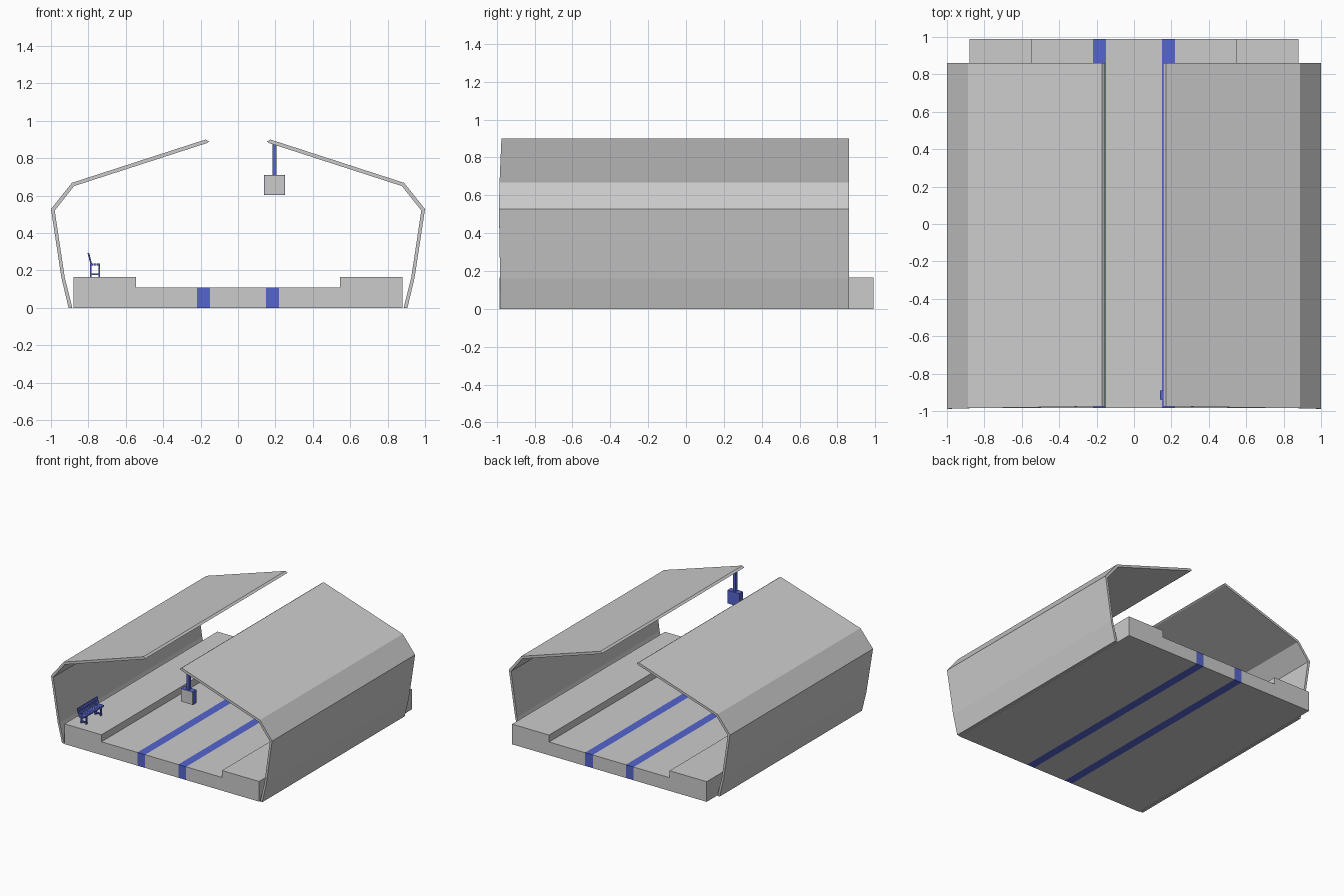
import bpy, bmesh, math
from mathutils import Matrix

if "Cube" in bpy.data.objects:
    bpy.data.objects.remove(bpy.data.objects["Cube"])

blue = bpy.data.materials.new("blue")
blue.diffuse_color = (0.09, 0.13, 0.62, 1)
blue.use_nodes = True
blue.node_tree.nodes["Principled BSDF"].inputs["Base Color"].default_value = blue.diffuse_color


def finish(name, bm, mat=None, mirror=False):
    bmesh.ops.recalc_face_normals(bm, faces=bm.faces)
    me = bpy.data.meshes.new(name)
    bm.to_mesh(me)
    bm.free()
    ob = bpy.data.objects.new(name, me)
    bpy.context.collection.objects.link(ob)
    if mat:
        me.materials.append(mat)
    if mirror:
        ob.modifiers.new("mirror", 'MIRROR')
    return ob


def extrude(name, front, back_y, mat=None, mirror=False):
    """Join a front outline of (x, y, z) points to the same outline at back_y."""
    bm = bmesh.new()
    a = [bm.verts.new(p) for p in front]
    b = [bm.verts.new((p[0], back_y, p[2])) for p in front]
    n = len(a)
    bm.faces.new(a)
    bm.faces.new(b[::-1])
    for i in range(n):
        j = (i + 1) % n
        bm.faces.new((a[i], b[i], b[j], a[j]))
    return finish(name, bm, mat, mirror)


def box(name, x0, x1, y0, y1, z0, z1, mat=None, mirror=False, tilt=0):
    bm = bmesh.new()
    c = ((x0 + x1) / 2, (y0 + y1) / 2, (z0 + z1) / 2)
    m = (Matrix.Translation(c) @ Matrix.Rotation(tilt, 4, 'Y')
         @ Matrix.Diagonal((x1 - x0, y1 - y0, z1 - z0, 1)))
    bmesh.ops.create_cube(bm, size=1, matrix=m)
    return finish(name, bm, mat, mirror)


F, B = -0.985, 0.99

# Floor: centre slab, blue strips, stepped platforms on both sides
box("centre_floor", -0.15, 0.15, F, B, 0, 0.108)
box("blue_strip", 0.15, 0.22, F, B, 0, 0.108, blue, True)
platform = [(0.22, 0), (0.88, 0), (0.88, 0.165), (0.545, 0.165),
            (0.545, 0.108), (0.22, 0.108)]
extrude("platform", [(x, F, z) for x, z in platform], B, None, True)

# Roof and wall shells, front edge very slightly bowed
shell = [(0.906, -0.98, 0), (0.944, -0.982, 0.16), (1.0, -0.988, 0.528),
         (0.888, -0.985, 0.668), (0.172, -0.975, 0.9), (0.155, -0.975, 0.888),
         (0.168, -0.975, 0.88), (0.876, -0.985, 0.651), (0.98, -0.988, 0.52),
         (0.926, -0.982, 0.16), (0.886, -0.98, 0)]
extrude("wall_and_roof", shell, 0.86, None, True)

# Hanging sign near the front
box("sign_pole", 0.184, 0.206, -0.927, -0.903, 0.70, 0.885, blue)
box("sign_case", 0.14, 0.25, -0.938, -0.89, 0.603, 0.71, blue)
box("sign_panel", 0.142, 0.248, -0.941, -0.937, 0.605, 0.708)

# Bench on the left platform
Y0, Y1 = -0.935, -0.675
for i in range(3):
    x = -0.79 + i * 0.0175
    box("bench_seat_slat", x, x + 0.016, Y0, Y1, 0.226, 0.238, blue)
for i in range(2):
    x, z = -0.791 - i * 0.007, 0.256 + i * 0.026
    box("bench_back_slat", x - 0.004, x + 0.004, Y0, Y1, z - 0.011, z + 0.011,
        blue, tilt=-0.25)
for y in (Y0 + 0.03, Y1 - 0.045):
    box("bench_front_leg", -0.746, -0.738, y, y + 0.015, 0.165, 0.228, blue)
    box("bench_back_leg", -0.792, -0.783, y, y + 0.015, 0.165, 0.235, blue)
    box("bench_leg_brace", -0.785, -0.744, y, y + 0.015, 0.176, 0.184, blue)
    box("bench_back_post", -0.795, -0.787, y, y + 0.015, 0.228, 0.29, blue, tilt=-0.25)
